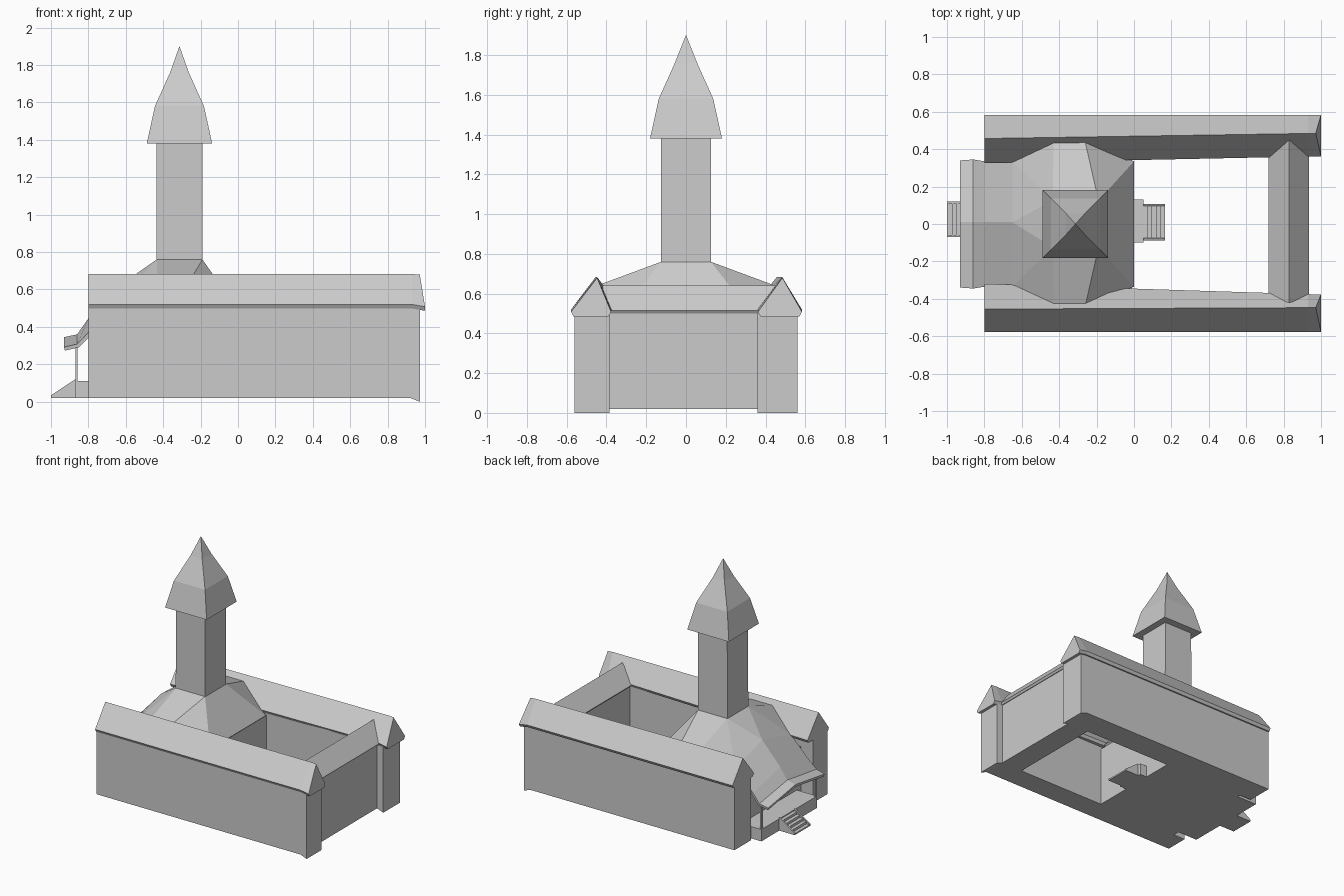
import bpy

if "Cube" in bpy.data.objects:
    bpy.data.objects.remove(bpy.data.objects["Cube"])


def mesh_object(name, verts, faces):
    me = bpy.data.meshes.new(name)
    me.from_pydata(verts, [], faces)
    ob = bpy.data.objects.new(name, me)
    bpy.context.collection.objects.link(ob)
    bpy.context.view_layer.objects.active = ob
    ob.select_set(True)
    bpy.ops.object.mode_set(mode='EDIT')
    bpy.ops.mesh.select_all(action='SELECT')
    bpy.ops.mesh.normals_make_consistent(inside=False)
    bpy.ops.object.mode_set(mode='OBJECT')
    ob.select_set(False)
    return ob


def loft(name, rings):
    """Skin equal-length rings of points and cap both ends."""
    n = len(rings[0])
    verts = [p for r in rings for p in r]
    faces = [(k * n + i, k * n + (i + 1) % n, (k + 1) * n + (i + 1) % n, (k + 1) * n + i)
             for k in range(len(rings) - 1) for i in range(n)]
    faces += [tuple(range(n)), tuple(range(len(verts) - n, len(verts)))]
    return mesh_object(name, verts, faces)


def square(cx, cy, hx, hy, z):
    return [(cx - hx, cy - hy, z), (cx + hx, cy - hy, z),
            (cx + hx, cy + hy, z), (cx - hx, cy + hy, z)]


def box(name, x0, x1, y0, y1, z0, z1):
    c = ((x0 + x1) / 2, (y0 + y1) / 2, (x1 - x0) / 2, (y1 - y0) / 2)
    return loft(name, [square(*c, z0), square(*c, z1)])


# Long side wings: walls, then gabled roof with a slightly hipped east end
def wing(name, wall_in, wall_out, west, east):
    rings = [[(x, wall_in, z0), (x, wall_out, z0), (x, wall_out, 0.505), (x, wall_in, 0.505)]
             for x, z0 in ((-0.8, 0.02), (0.92, 0.02), (0.972, 0.0))]
    loft(name + "_walls", rings)

    def ring(x, xr, t, dz):
        inner, ridge, outer = [a + (b - a) * t for a, b in zip(west, east)]
        s = 0.012 if outer > 0 else -0.012
        return [(x, inner + s, 0.498 + dz), (x, inner, 0.52 + dz), (xr, ridge, 0.683 + dz / 3),
                (x, outer, 0.52 + dz), (x, outer - s, 0.498 + dz)]
    loft(name + "_roof", [ring(-0.8, -0.8, 0, 0), ring(0.93, 0.93, 0.97, 0),
                          ring(1.0, 0.972, 1, -0.012)])


wing("back_wing", 0.36, 0.56, (0.325, 0.457, 0.583), (0.362, 0.485, 0.583))
wing("front_wing", -0.385, -0.562, (-0.32, -0.455, -0.578), (-0.377, -0.447, -0.578))

# Cross wing closing the courtyard
box("cross_wing_walls", 0.74, 0.92, -0.4, 0.38, 0.02, 0.505)
loft("cross_wing_roof", [[(0.73, e, 0.5), (0.72, e, 0.515), (0.83, r, 0.64),
                          (0.935, e, 0.515), (0.925, e, 0.5)]
                         for e, r in ((-0.4, -0.42), (0.39, 0.452))])

# Central hall body between the wings
loft("hall_walls", [[(x, -0.39, 0.02), (x, -0.39, e), (x, 0.01, r), (x, 0.37, e), (x, 0.37, 0.02)]
                    for x, e, r in ((-0.7, 0.42, 0.535), (-0.35, 0.47, 0.6), (-0.01, 0.48, 0.48))])

# Hall roof: facets around the tower foot sweeping down over the west porch
verts = [(-0.65, 0.01, 0.61), (-0.8, 0.01, 0.445), (-0.86, 0.01, 0.36), (-0.93, 0.01, 0.345)]
half = [(-0.435, 0.125, 0.76), (-0.19, 0.125, 0.76), (-0.43, 0.435, 0.645),
        (-0.26, 0.435, 0.645), (0.0, 0.335, 0.49), (-0.65, 0.335, 0.52),
        (-0.8, 0.335, 0.37), (-0.86, 0.345, 0.308), (-0.93, 0.34, 0.292)]
faces = [(0, 4, 13), (4, 5, 14, 13), (5, 8, 17, 14)]
for s, o in ((1, 4), (-1, 13)):
    verts += [(x, s * y, z) for x, y, z in half]
    side = [(o, o + 1, o + 3, o + 2), (o + 1, o + 4, o + 3), (o, o + 2, o + 5), (0, o, o + 5)]
    side += [(k, k + 1, o + 6 + k, o + 5 + k) for k in range(3)]
    faces += side
roof = mesh_object("hall_roof", verts, faces)
sol = roof.modifiers.new("thickness", 'SOLIDIFY')
sol.thickness = 0.02
sol.offset = -1

# Tower and flared spire
TX = -0.313
loft("tower_shaft", [square(TX, 0, 0.124, 0.126, 0.6), square(TX, 0, 0.124, 0.126, 0.76),
                     square(TX, 0, 0.122, 0.125, 1.4)])
loft("spire", [square(TX + dx, 0, h, h + 0.006, z) for dx, h, z in
               ((0, 0.175, 1.38), (0, 0.131, 1.58), (0, 0.05, 1.76))] +
     [square(TX, 0, 0.0005, 0.0005, 1.9)])

# West porch: deck and posts
box("porch_deck", -0.87, -0.69, -0.335, 0.335, 0.02, 0.11)
for i, y in enumerate((-0.325, 0.325)):
    box(f"porch_post_{i}", -0.87, -0.857, y - 0.007, y + 0.007, 0.1, 0.3)

# East landing in the courtyard
box("east_landing", -0.02, 0.05, -0.1, 0.13, 0.02, 0.11)


# Stairs with sloping side walls, running from foot x to top x
def stairs(name, foot, top, y0, y1, n=5):
    lo, hi = 0.02, 0.12
    for i in range(n):
        a = foot + (top - foot) * i / n
        box(f"{name}_step_{i}", min(a, top), max(a, top), y0, y1, lo, lo + (hi - lo - 0.01) * (i + 0.6) / n)
    for j, y in enumerate((y0, y1 - 0.012)):
        loft(f"{name}_side_{j}", [[(foot, yy, lo), (foot, yy, lo + 0.014), (top, yy, hi), (top, yy, lo)]
                                  for yy in (y, y + 0.012)])


stairs("west_stairs", -1.0, -0.87, -0.07, 0.12)
stairs("east_stairs", 0.167, 0.05, -0.087, 0.107)
